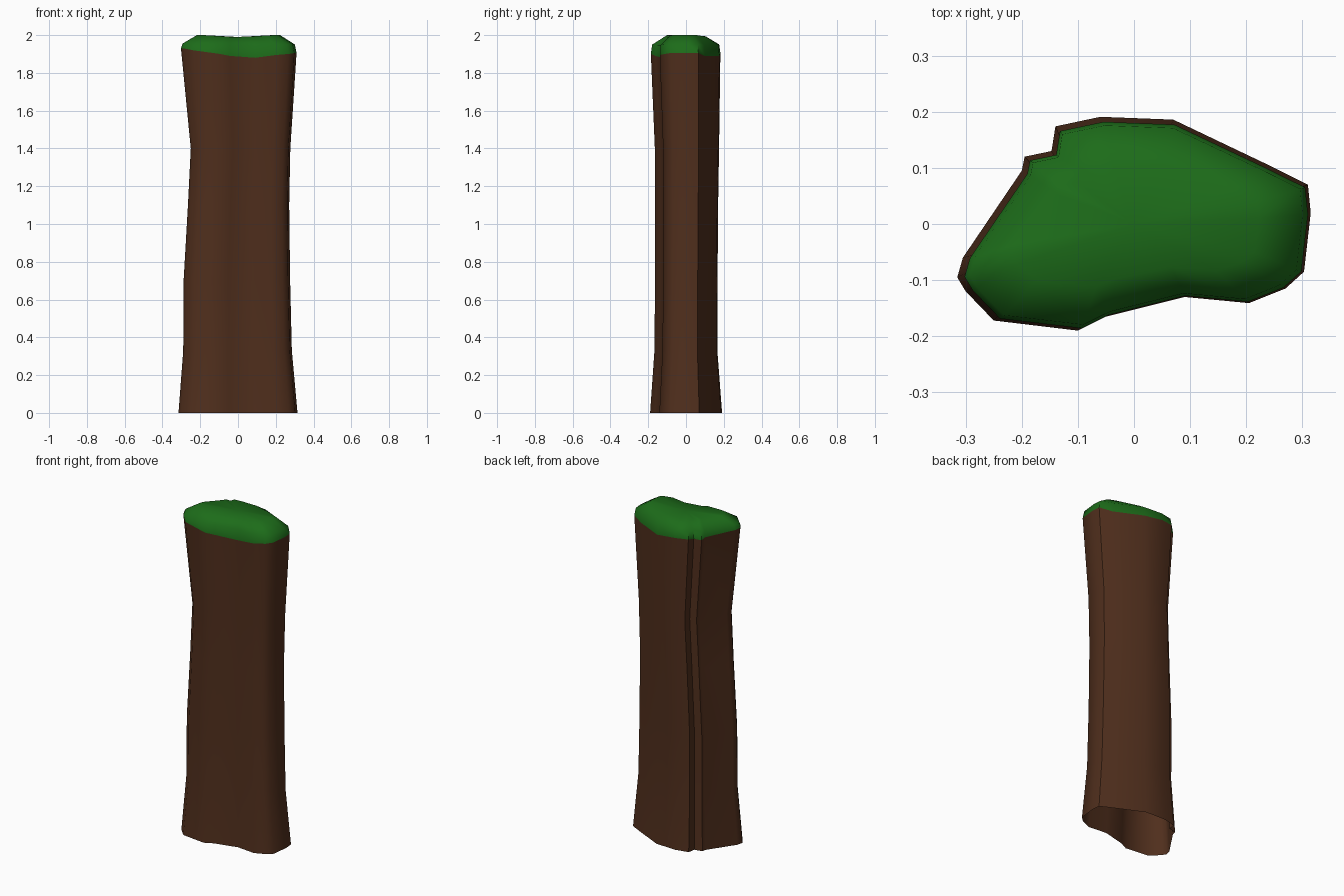
import bpy, bmesh

if "Cube" in bpy.data.objects:
    bpy.data.objects.remove(bpy.data.objects["Cube"])

# Irregular stump outline, counter-clockwise seen from above, with a bark notch at back left
OUTLINE = [(0.31, 0.07), (0.315, 0.02), (0.303, -0.085), (0.27, -0.115), (0.205, -0.141),
           (0.09, -0.13), (-0.05, -0.165), (-0.10, -0.19), (-0.25, -0.172), (-0.30, -0.12),
           (-0.315, -0.095), (-0.305, -0.06), (-0.20, 0.095), (-0.195, 0.12), (-0.147, 0.13),
           (-0.14, 0.174), (-0.06, 0.191), (0.07, 0.186), (0.24, 0.105)]
# Height of the bark rim at each outline point
RIM = [1.905, 1.905, 1.905, 1.90, 1.895, 1.88, 1.89, 1.90, 1.92, 1.93,
       1.93, 1.925, 1.91, 1.90, 1.90, 1.91, 1.905, 1.89, 1.89]
# z, min x, max x, min y, max y
LEVELS = [(0, -.315, .315, -.19, .191), (.33, -.29, .285, -.167, .166),
          (.7, -.288, .276, -.164, .167), (1.1, -.265, .271, -.163, .17),
          (1.4, -.25, .277, -.165, .175), (None, -.302, .31, -.186, .182)]


def fit(p, x0, x1, y0, y1):
    return (x0 + (p[0] + .315) / .63 * (x1 - x0), y0 + (p[1] + .19) / .381 * (y1 - y0))


def loft(name, rings, color, centre=None):
    bm = bmesh.new()
    vs = [[bm.verts.new(p) for p in r] for r in rings]
    n = len(OUTLINE)
    for a, b in zip(vs, vs[1:]):
        for i in range(n):
            j = (i + 1) % n
            bm.faces.new((a[i], a[j], b[j], b[i]))
    if centre:
        c = bm.verts.new(centre)
        for i in range(n):
            bm.faces.new((vs[-1][i], vs[-1][(i + 1) % n], c))
    bmesh.ops.recalc_face_normals(bm, faces=bm.faces)
    if max(bm.faces, key=lambda f: f.calc_center_median().x).normal.x < 0:
        bmesh.ops.reverse_faces(bm, faces=bm.faces)
    me = bpy.data.meshes.new(name)
    bm.to_mesh(me)
    bm.free()
    ob = bpy.data.objects.new(name, me)
    bpy.context.collection.objects.link(ob)
    mat = bpy.data.materials.new(name + "_colour")
    mat.diffuse_color = color
    mat.use_nodes = True
    mat.node_tree.nodes["Principled BSDF"].inputs["Base Color"].default_value = mat.diffuse_color
    me.materials.append(mat)
    bpy.ops.object.select_all(action='DESELECT')
    ob.select_set(True)
    bpy.context.view_layer.objects.active = ob
    bpy.ops.object.shade_smooth_by_angle(angle=0.9)


# Bark: open tube, flared at both ends
bark = []
for z, *box in LEVELS:
    bark.append([(*fit(p, *box), RIM[i] if z is None else z) for i, p in enumerate(OUTLINE)])
loft("bark_trunk", bark, (0.08, 0.028, 0.012, 1))

# Moss: rounded cap sitting on the rim
rim = bark[-1]
edge = [(x * .97, y * .965, z + (1.962 - z) * .8) for x, y, z in rim]
crown = [(x * .72, y * .6, 1.988 + .012 * min(1, abs(x) / .25)) for x, y, z in rim]
loft("moss_top", [rim, edge, crown], (0.012, 0.15, 0.01, 1), (0, 0, 1.99))
